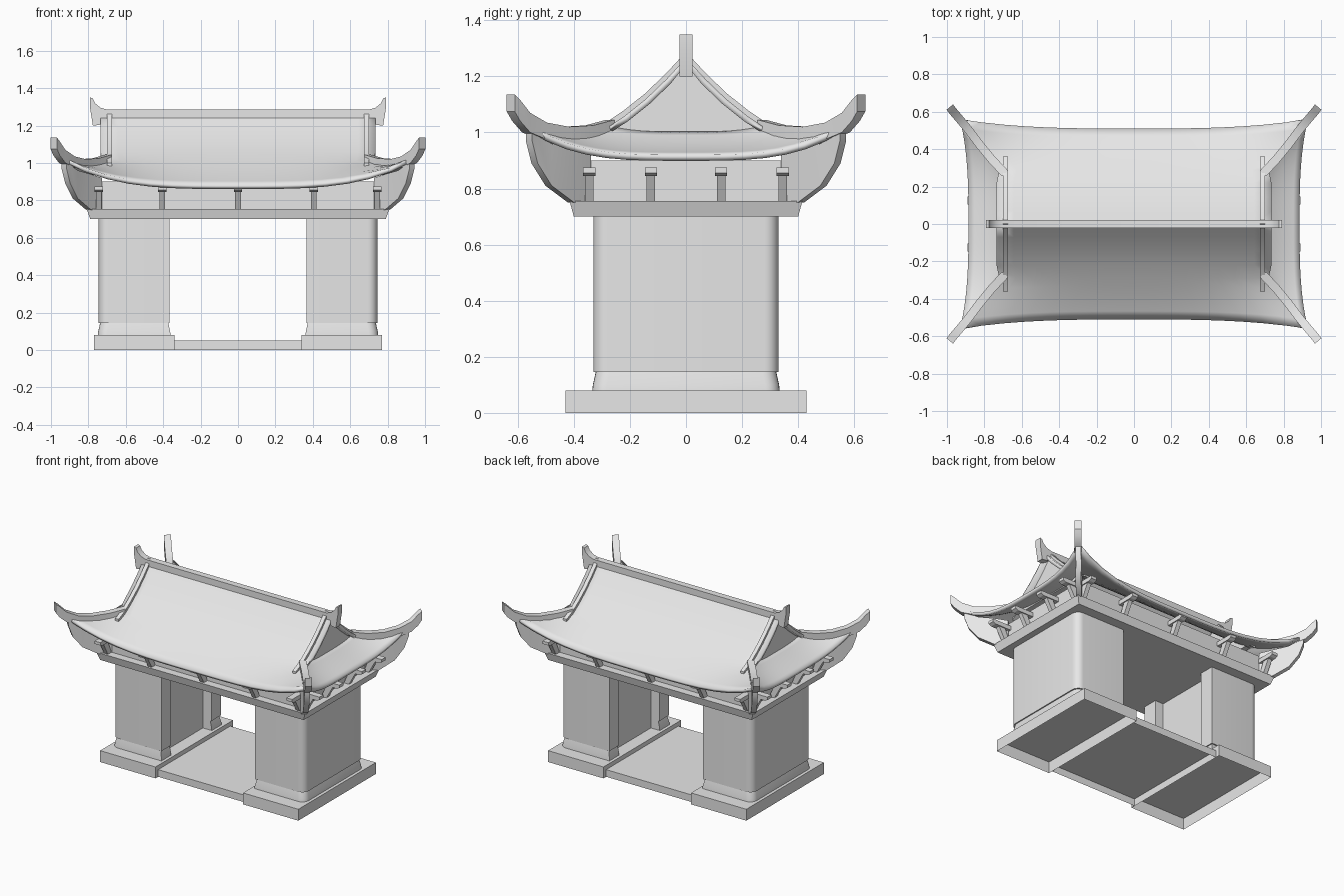
import bpy, bmesh, math

cube = bpy.data.objects.get("Cube")
if cube:
    bpy.data.objects.remove(cube, do_unlink=True)

stone = bpy.data.materials.new("light grey")
stone.use_nodes = True
stone.diffuse_color = (0.8, 0.8, 0.8, 1)
stone.node_tree.nodes["Principled BSDF"].inputs["Base Color"].default_value = (0.8, 0.8, 0.8, 1)


def finish(name, bm, smooth=False, recalc=True):
    if recalc:
        bmesh.ops.recalc_face_normals(bm, faces=bm.faces)
    mesh = bpy.data.meshes.new(name)
    bm.to_mesh(mesh)
    bm.free()
    obj = bpy.data.objects.new(name, mesh)
    bpy.context.collection.objects.link(obj)
    mesh.materials.append(stone)
    if smooth:
        bpy.ops.object.select_all(action='DESELECT')
        obj.select_set(True)
        bpy.context.view_layer.objects.active = obj
        bpy.ops.object.shade_smooth_by_angle(angle=math.radians(30))
    return obj


def loft(name, rings, cap_start=True, smooth=False):
    """Joins closed rings of points and caps the ends."""
    bm = bmesh.new()
    loops = [[bm.verts.new(p) for p in ring] for ring in rings]
    n = len(loops[0])
    for a, b in zip(loops, loops[1:]):
        for i in range(n):
            j = (i + 1) % n
            bm.faces.new((a[i], a[j], b[j], b[i]))
    if cap_start:
        bm.faces.new(loops[0])
    bm.faces.new(loops[-1])
    return finish(name, bm, smooth)


def rect(x0, x1, y0, y1, z):
    return [(x0, y0, z), (x1, y0, z), (x1, y1, z), (x0, y1, z)]


def box(name, x0, x1, y0, y1, z0, z1, bottom=True):
    return loft(name, [rect(x0, x1, y0, y1, z0), rect(x0, x1, y0, y1, z1)], bottom)


def bar(name, path, side, width):
    """Upright bar through (x, y, bottom, top) stations."""
    length = math.hypot(*side)
    dx, dy = (c / length * width / 2 for c in side)
    rings = [[(x - dx, y - dy, lo), (x + dx, y + dy, lo),
              (x + dx, y + dy, hi), (x - dx, y - dy, hi)] for x, y, lo, hi in path]
    return loft(name, rings, smooth=True)


# Hollow base slabs and the passage floor
for side, label in ((-1, "right"), (1, "left")):
    x0, x1 = sorted((side * 0.34, side * 0.77))
    box(label + "_base", x0, x1, -0.43, 0.43, 0, 0.08, bottom=False)
box("passage_floor", -0.34, 0.34, -0.40, 0.40, 0, 0.05, bottom=False)


# Piers: rounded outer corners, recessed passage face between jambs
def pier_plan(side, z, grow=0.0):
    r, out, half, jamb = 0.05, 0.745 + grow, 0.33 + grow, 0.365 - grow
    pts = [(jamb, -half)]
    for start, cy in ((-90, -half + r), (0, half - r)):
        for k in range(7):
            a = math.radians(start + 15 * k)
            pts.append((out - r + r * math.cos(a), cy + r * math.sin(a)))
    pts += [(jamb, half), (jamb, 0.225), (0.43, 0.225), (0.43, -0.225), (jamb, -0.225)]
    return [(side * x, y, z) for x, y in pts]


for side, label in ((-1, "right"), (1, "left")):
    loft(label + "_pier", [pier_plan(side, 0.145), pier_plan(side, 0.70)], smooth=True)
    loft(label + "_plinth", [pier_plan(side, 0.08, 0.004), pier_plan(side, 0.10, 0.002),
                             pier_plan(side, 0.145, -0.008)], smooth=True)

# Cornice and frieze
loft("cornice", [rect(-0.79, 0.79, -0.40, 0.40, 0.70), rect(-0.81, 0.81, -0.415, 0.415, 0.755)])
box("frieze", -0.745, 0.745, -0.36, 0.36, 0.755, 0.90)


# Eave brackets: slanted leg with a projecting arm
def bracket(name, along, inner, reach, sign, front):
    def put(a, d, z):
        return (a, sign * d, z) if front else (sign * d, a, z)

    def ring(w, d0, d1, z):
        return [put(along - w, d0, z), put(along + w, d0, z),
                put(along + w, d1, z), put(along - w, d1, z)]
    loft(name + "_leg", [ring(0.015, inner, inner + 0.04, 0.755),
                         ring(0.015, inner + 0.04, inner + 0.09, 0.845)])
    loft(name + "_arm", [ring(0.022, inner - 0.02, reach - 0.02, 0.845),
                         ring(0.022, inner - 0.02, reach, 0.855),
                         ring(0.022, inner - 0.02, reach, 0.875)])


for sign in (-1, 1):
    for x in (-0.745, -0.405, 0, 0.405, 0.745):
        bracket("long_eave_bracket", x, 0.36, 0.495, sign, True)
    for y in (-0.345, -0.125, 0.125, 0.345):
        bracket("short_eave_bracket", y, 0.745, 0.89, sign, False)


# Roof: straight upper slopes over a curved skirt with lifted corners
def hip(t):
    return 0.72 + 0.21 * t, 0.29 + 0.27 * t, 1.01 - 0.10 * t + 0.12 * t * t


def long_row(t):
    return hip(t), 0.29 + 0.22 * t, 1.01 - 0.15 * t + 0.02 * t * t


def short_row(t):
    (x, y, z) = hip(t)
    return (y, x, z), 0.72 + 0.165 * t, 0.99 - 0.10 * t + 0.03 * t * t


def slope_z(y):
    return 1.265 - 0.255 * y / 0.29 - 0.02 * math.sin(math.pi * min(y / 0.29, 1))


def sheet(bm, rows, place, steps=16):
    grid = []
    for (half, depth, high), mid_depth, mid_z in rows:
        line = []
        for i in range(steps + 1):
            s = 2 * i / steps - 1
            line.append(bm.verts.new(place(s * half, mid_depth + (depth - mid_depth) * abs(s) ** 3,
                                           mid_z + (high - mid_z) * abs(s) ** 3.5)))
        grid.append(line)
    for a, b in zip(grid, grid[1:]):
        for i in range(steps):
            face = bm.faces.new((a[i], a[i + 1], b[i + 1], b[i]))
            face.normal_update()
            if face.normal.z < 0:
                face.normal_flip()


bm = bmesh.new()
skirt = [k / 5 for k in range(6)]
upper = [((0.735, y, slope_z(y)), y, slope_z(y)) for y in (0, 0.07, 0.145, 0.22)]
long_rows = upper + [long_row(t) for t in skirt]
short_rows = [short_row(t) for t in [-0.15] + skirt]
for sign in (-1, 1):
    sheet(bm, long_rows, lambda a, d, z: (a, sign * d, z))
    sheet(bm, short_rows, lambda a, d, z: (sign * d, a, z))
bmesh.ops.remove_doubles(bm, verts=bm.verts, dist=0.0005)
roof = finish("roof", bm, smooth=True, recalc=False)
solid = roof.modifiers.new("thickness", 'SOLIDIFY')
solid.thickness = 0.022
solid.offset = -1

# Gable walls and verge bars
for side in (-1, 1):
    x0, x1 = side * 0.66, side * 0.70
    loft("gable_wall", [[(x, -0.31, 0.97), (x, 0.31, 0.97), (x, 0, 1.24)] for x in (x0, x1)])
    for sign in (-1, 1):
        path = [(side * 0.688, sign * y, slope_z(y) - 0.015, slope_z(y) + 0.022)
                for y in (0, 0.07, 0.145, 0.22, 0.29)]
        path.append((side * 0.688, sign * 0.36, 0.95, 1.0))
        bar("verge_bar", path, (1, 0), 0.027)

# Main ridge with upturned ends
half_ridge = [(0.70, 1.225, 1.285), (0.735, 1.205, 1.295), (0.765, 1.20, 1.32),
              (0.776, 1.20, 1.345), (0.792, 1.30, 1.35)]
ridge = [(-x, 0, lo, hi) for x, lo, hi in reversed(half_ridge)]
ridge += [(x, 0, lo, hi) for x, lo, hi in half_ridge]
bar("main_ridge", ridge, (0, 1), 0.045)

# Hip ridges with upturned tips, and the corner brackets below them
hip_path = [(0.69, 0.27, 0.99, 1.045), (0.76, 0.345, 0.98, 1.025), (0.83, 0.43, 0.97, 1.02),
            (0.89, 0.51, 0.975, 1.035), (0.94, 0.57, 1.00, 1.07),
            (0.97, 0.605, 1.04, 1.115), (0.985, 0.625, 1.075, 1.135)]
corner_path = [(0.74, 0.35, 0.745, 0.92), (0.80, 0.41, 0.75, 0.94), (0.87, 0.49, 0.81, 0.96),
               (0.91, 0.54, 0.89, 0.99), (0.93, 0.56, 0.97, 1.01)]
for sx in (-1, 1):
    for sy in (-1, 1):
        across = (-sy * 0.36, sx * 0.30)
        for name, path, width in (("hip_ridge", hip_path, 0.045), ("corner_bracket", corner_path, 0.035)):
            bar(name, [(sx * x, sy * y, lo, hi) for x, y, lo, hi in path], across, width)
